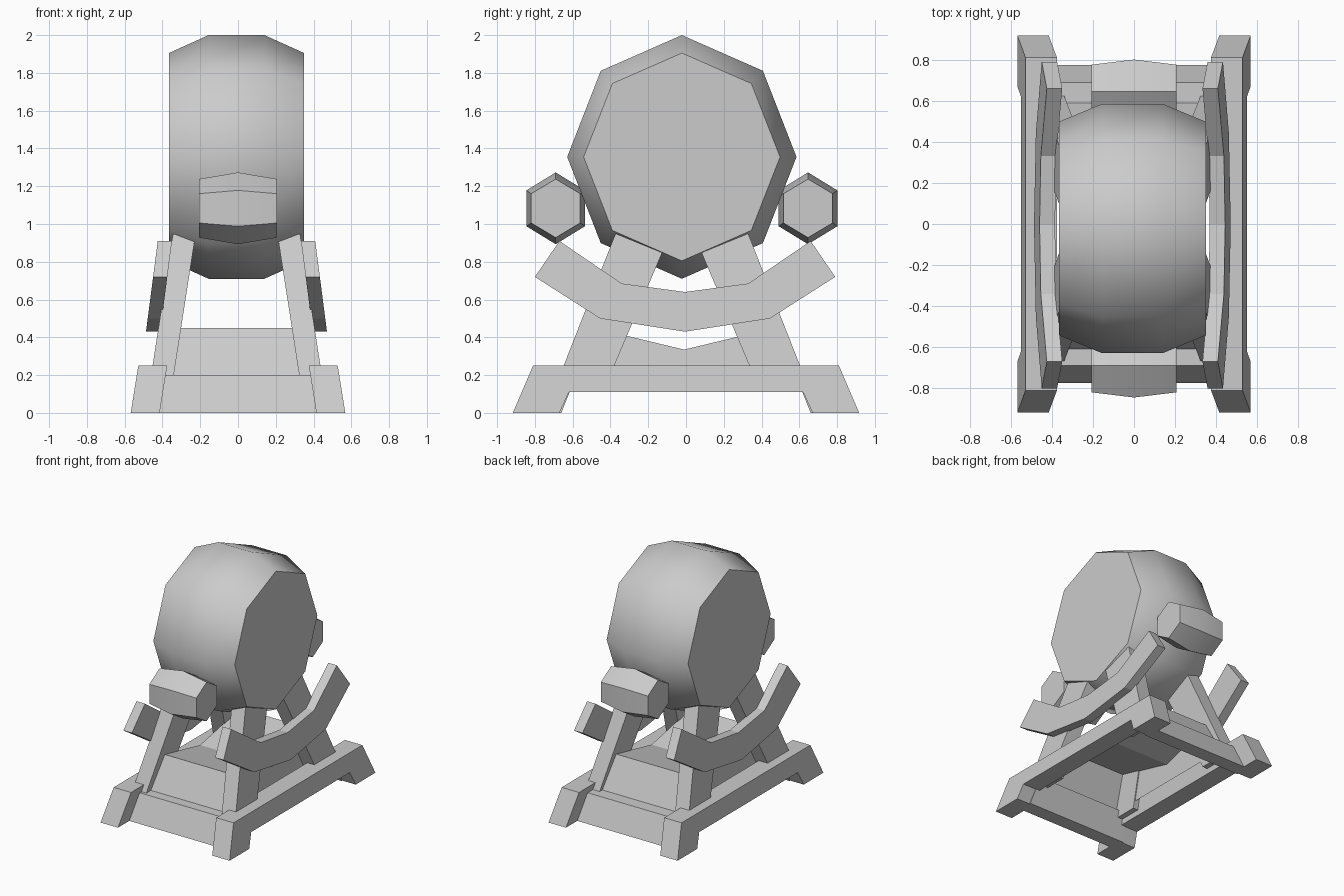
import bpy
import bmesh
from math import sin, cos, pi, radians

cube = bpy.data.objects.get("Cube")
if cube:
    bpy.data.objects.remove(cube)

grey = bpy.data.materials.new("plain grey")
grey.use_nodes = True
GREY = (0.6, 0.6, 0.6, 1)
grey.diffuse_color = GREY
grey.node_tree.nodes["Principled BSDF"].inputs["Base Color"].default_value = GREY


def finish(name, bm, loc, smooth=None, mirror=None):
    bmesh.ops.recalc_face_normals(bm, faces=bm.faces)
    mesh = bpy.data.meshes.new(name)
    bm.to_mesh(mesh)
    bm.free()
    mesh.materials.append(grey)
    ob = bpy.data.objects.new(name, mesh)
    ob.location = loc
    bpy.context.collection.objects.link(ob)
    if mirror:
        mod = ob.modifiers.new("Mirror", "MIRROR")
        mod.use_axis = mirror
        mod.use_mirror_merge = False
    if smooth:
        bpy.ops.object.select_all(action="DESELECT")
        ob.select_set(True)
        bpy.context.view_layer.objects.active = ob
        bpy.ops.object.shade_smooth_by_angle(angle=radians(smooth))
    return ob


def drum(name, sides, rings, loc, smooth):
    """Faceted barrel along x; rings are (x, y radius, z radius)."""
    bm = bmesh.new()
    loops = [[bm.verts.new((x, ry * sin(2 * pi * i / sides), rz * cos(2 * pi * i / sides)))
              for i in range(sides)] for x, ry, rz in rings]
    for a, b in zip(loops, loops[1:]):
        for i in range(sides):
            j = (i + 1) % sides
            bm.faces.new((a[i], a[j], b[j], b[i]))
    bm.faces.new(loops[0])
    bm.faces.new(loops[-1])
    finish(name, bm, loc, smooth)


def prism(name, profile, inner, outer, lean, loc, mirror=None, symmetric=False, open_edge=None):
    """Extrude a (y, z) profile along x; walls lean inwards with height."""
    bm = bmesh.new()
    a = [bm.verts.new(((-1 if symmetric else 1) * (inner - lean * z), y, z)) for y, z in profile]
    b = [bm.verts.new((outer - lean * z, y, z)) for y, z in profile]
    bm.faces.new(a)
    bm.faces.new(b)
    n = len(profile)
    for i in range(n):
        if i != open_edge:
            j = (i + 1) % n
            bm.faces.new((a[i], a[j], b[j], b[i]))
    finish(name, bm, loc, mirror=mirror)


def both_ways(half):
    """Complete a half profile (y <= 0) by reflecting it in y."""
    return half + [(-y, z) for y, z in reversed(half) if y != 0]


LEFT_RIGHT = (True, False, False)
FOUR = (True, True, False)
FRONT_BACK = (False, True, False)
CX, CY = -0.008, -0.022

# Main drum with bulged middle
drum("main_drum", 8, [(-0.358, 0.52, 0.55), (-0.148, 0.607, 0.645),
                      (0.148, 0.607, 0.645), (0.358, 0.52, 0.55)],
     (CX, CY, 1.355), 50)

# Small hexagonal rollers in front and behind
for name, side in (("front_roller", -1), ("back_roller", 1)):
    drum(name, 6, [(-0.207, 0.15, 0.155), (0, 0.179, 0.19), (0.207, 0.15, 0.155)],
         (0, CY + side * 0.668, 1.083), 30)

# Base side rails with splayed feet
prism("base_rail", both_ways([(-0.62, 0.11), (-0.67, 0), (-0.917, 0), (-0.81, 0.25)]),
      0.415, 0.568, 0.16, (0, 0, 0), LEFT_RIGHT)

# Beams joining the rails at both ends
prism("base_beam", [(-0.775, 0), (-0.69, 0.2), (-0.58, 0.2), (-0.66, 0)],
      0.45, 0.45, 0.16, (0, 0, 0), FRONT_BACK, symmetric=True)

# Inclined legs carrying the drum
prism("leg", [(-0.665, 0.15), (-0.4, 0.15), (-0.095, 0.87), (-0.343, 0.97)],
      0.363, 0.483, 0.155, (CX, CY, 0), FOUR)

# Bent side arms
prism("side_arm", both_ways([(-0.665, 0.91), (-0.795, 0.72), (-0.45, 0.5), (0, 0.43)])[:4]
      + [(0.45, 0.5), (0.795, 0.72), (0.665, 0.91), (0.335, 0.685), (0, 0.64), (-0.335, 0.685)],
      0.46, 0.535, 0.13, (CX, -0.005, 0), LEFT_RIGHT)

# Trough between the legs, open underneath
prism("trough", [(-0.6, 0.2), (-0.48, 0.45), (0, 0.335), (0.48, 0.45), (0.6, 0.2)],
      0.37, 0.37, 0.155, (CX, -0.01, 0), symmetric=True, open_edge=4)
